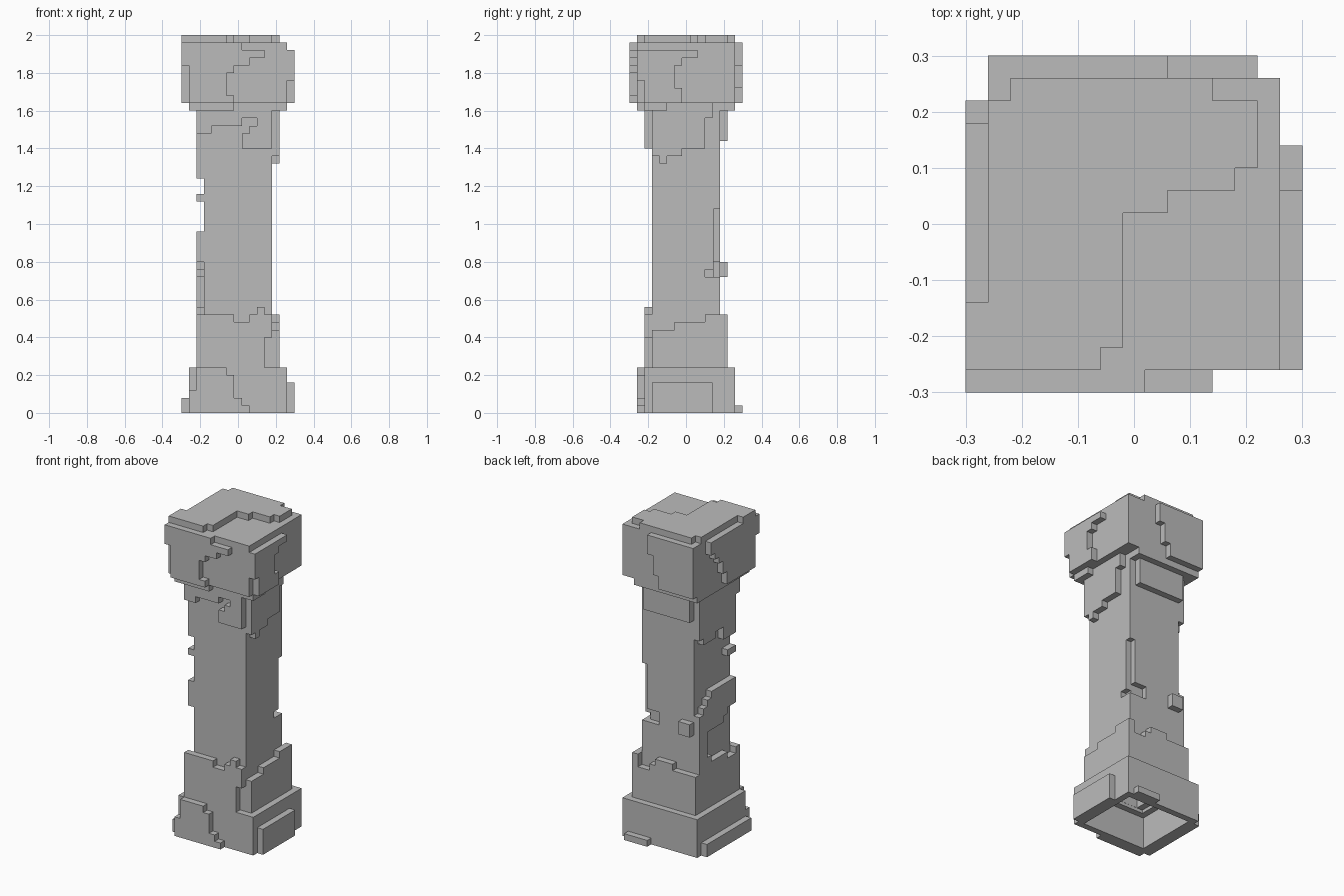
import bpy
import bmesh

if "Cube" in bpy.data.objects:
    bpy.data.objects.remove(bpy.data.objects["Cube"], do_unlink=True)

stone = bpy.data.materials.new("grey stone")
stone.use_nodes = True
colour = (0.5, 0.5, 0.5, 1)
stone.diffuse_color = colour
stone.node_tree.nodes["Principled BSDF"].inputs["Base Color"].default_value = colour


def finish(name, bm):
    bmesh.ops.recalc_face_normals(bm, faces=bm.faces[:])
    mesh = bpy.data.meshes.new(name)
    bm.to_mesh(mesh)
    bm.free()
    mesh.materials.append(stone)
    obj = bpy.data.objects.new(name, mesh)
    bpy.context.collection.objects.link(obj)
    return obj


def prism(name, axis, points, d0, d1):
    """Extrude an outline along an axis: x takes (y, z), y takes (x, z), z takes (x, y)."""
    place = {"x": lambda u, v: (d0, u, v),
             "y": lambda u, v: (u, d0, v),
             "z": lambda u, v: (u, v, d0)}[axis]
    bm = bmesh.new()
    face = bm.faces.new([bm.verts.new(place(u, v)) for u, v in points])
    grown = bmesh.ops.extrude_face_region(bm, geom=[face])["geom"]
    move = [d1 - d0 if a == axis else 0 for a in "xyz"]
    bmesh.ops.translate(bm, vec=move, verts=[g for g in grown if isinstance(g, bmesh.types.BMVert)])
    return finish(name, bm)


def box(name, x0, x1, y0, y1, z0, z1):
    return prism(name, "z", [(x0, y0), (x1, y0), (x1, y1), (x0, y1)], z0, z1)


def tube(name, x0, x1, y0, y1, z0, z1, t):
    """Square tube with walls of thickness t."""
    bm = bmesh.new()
    loops = []
    for z, i in ((z0, 0), (z1, 0), (z1, t), (z0, t)):
        corners = [(x0 + i, y0 + i), (x1 - i, y0 + i), (x1 - i, y1 - i), (x0 + i, y1 - i)]
        loops.append([bm.verts.new((x, y, z)) for x, y in corners])
    for a in range(4):
        p, q = loops[a], loops[(a + 1) % 4]
        for k in range(4):
            j = (k + 1) % 4
            bm.faces.new((p[k], p[j], q[j], q[k]))
    return finish(name, bm)


# Hollow shaft with a chipped back corner
shaft = tube("shaft", -.18, .18, -.18, .18, .22, 1.7, .04)
chips = [box("corner_chip", .145, .3, .145, .3, .76, 1.08),
         box("side_chip", .145, .3, .10, .3, .72, .76),
         box("back_chip", .06, .3, .145, .3, .72, .80)]
for chip in chips:
    chip.hide_render = True
    mod = shaft.modifiers.new("chip", "BOOLEAN")
    mod.operation = "DIFFERENCE"
    mod.solver = "EXACT"
    mod.object = chip
    bpy.context.view_layer.objects.active = shaft
    bpy.ops.object.modifier_apply(modifier=mod.name)
    bpy.data.objects.remove(chip, do_unlink=True)

# Base: open tube, upper ledge and layered slabs
tube("base_wall", -.26, .26, -.22, .26, 0, .24, .04)
tube("base_ledge", -.26, .26, -.22, .26, .20, .24, .079)
prism("base_front_slab", "y",
      [(-.26, 0), (.06, 0), (.06, .04), (.02, .04), (.02, .08), (-.02, .08), (-.02, .20),
       (-.06, .20), (-.06, .24), (-.22, .24), (-.22, .12), (-.26, .12)], -.26, -.22)
box("base_right_slab", .26, .30, -.18, .14, 0, .16)
box("base_left_slab", -.30, -.26, -.14, .22, 0, .08)
box("base_left_front_slab", -.30, -.26, -.22, -.14, 0, .08)
box("base_back_slab", .06, .22, .26, .30, 0, .04)

# Lower jagged cladding around the shaft
prism("lower_front_cladding", "y",
      [(-.22, .24), (.14, .24), (.14, .40), (.18, .40), (.18, .52), (.14, .52), (.14, .56),
       (.10, .56), (.10, .52), (.06, .52), (.06, .48), (-.02, .48), (-.02, .52), (-.22, .52)],
      -.22, -.18)
prism("lower_right_cladding", "x",
      [(-.18, .24), (.22, .24), (.22, .52), (.10, .52), (.10, .48), (-.06, .48),
       (-.06, .44), (-.18, .44)], .18, .22)
prism("lower_back_cladding", "y",
      [(-.22, .24), (.18, .24), (.18, .44), (.10, .44), (.10, .48), (.06, .48), (.06, .52),
       (-.06, .52), (-.06, .48), (-.22, .48)], .18, .22)
prism("lower_left_cladding", "x",
      [(-.18, .24), (.18, .24), (.18, .84), (.14, .84), (.14, .88), (.10, .88), (.10, .92),
       (.06, .92), (.06, .96), (-.18, .96), (-.18, .80), (-.10, .80), (-.10, .76),
       (-.06, .76), (-.06, .72), (.10, .72), (.10, .56), (.06, .56), (.06, .52),
       (-.10, .52), (-.10, .48), (-.18, .48)], -.22, -.18)

# Loose stones on the shaft
box("back_stone", -.18, -.10, .18, .22, .72, .80)
box("left_stone", -.22, -.18, -.18, -.10, 1.12, 1.16)

# Upper jagged cladding under the capital
prism("upper_front_cladding", "y",
      [(-.22, 1.64), (-.22, 1.48), (-.14, 1.48), (-.14, 1.52), (.02, 1.52), (.02, 1.56),
       (.10, 1.56), (.10, 1.52), (.06, 1.52), (.06, 1.48), (.02, 1.48), (.02, 1.40),
       (.18, 1.40), (.18, 1.64)], -.22, -.18)
prism("upper_right_cladding", "x",
      [(-.18, 1.64), (-.18, 1.36), (-.14, 1.36), (-.14, 1.32), (-.10, 1.32), (-.10, 1.36),
       (-.02, 1.36), (-.02, 1.40), (.10, 1.40), (.10, 1.56), (.14, 1.56), (.14, 1.64)],
      .18, .22)
box("upper_back_cladding", -.18, .14, .18, .22, 1.44, 1.64)
prism("upper_left_cladding", "x",
      [(.18, 1.64), (.18, 1.32), (.14, 1.32), (.14, 1.28), (.02, 1.28), (.02, 1.32),
       (-.06, 1.32), (-.06, 1.24), (-.18, 1.24), (-.18, 1.64)], -.22, -.18)

# Collar
box("collar", -.26, .18, -.22, .26, 1.60, 1.64)
box("collar_front", -.26, -.02, -.26, -.22, 1.60, 1.64)
box("collar_right", .18, .26, -.22, -.10, 1.60, 1.64)

# Capital with broken slabs on each side and on top
box("capital", -.26, .26, -.26, .26, 1.64, 1.96)
prism("capital_front_slab", "y",
      [(-.30, 1.96), (-.30, 1.84), (-.26, 1.84), (-.26, 1.64), (-.02, 1.64), (-.02, 1.68),
       (-.06, 1.68), (-.06, 1.80), (-.02, 1.80), (-.02, 1.84), (.06, 1.84), (.06, 1.88),
       (.14, 1.88), (.14, 1.92), (.02, 1.92), (.02, 1.96)], -.30, -.26)
prism("capital_right_slab", "x",
      [(-.26, 1.92), (-.26, 1.76), (-.22, 1.76), (-.22, 1.64), (-.02, 1.64), (-.02, 1.72),
       (-.06, 1.72), (-.06, 1.84), (-.02, 1.84), (-.02, 1.88), (.06, 1.88), (.06, 1.92)],
      .26, .30)
prism("capital_back_slab", "y",
      [(-.26, 1.96), (.06, 1.96), (.06, 1.84), (.02, 1.84), (.02, 1.72), (-.02, 1.72),
       (-.02, 1.64), (-.26, 1.64)], .26, .30)
prism("capital_left_slab", "x",
      [(-.26, 1.96), (.18, 1.96), (.18, 1.88), (.14, 1.88), (.14, 1.84), (.10, 1.84),
       (.10, 1.80), (.06, 1.80), (.06, 1.72), (.02, 1.72), (.02, 1.64), (-.26, 1.64)],
      -.30, -.26)
prism("top_slab", "z",
      [(-.30, -.26), (-.06, -.26), (-.06, -.22), (-.02, -.22), (-.02, .02), (.06, .02),
       (.06, .06), (.18, .06), (.18, .10), (.22, .10), (.22, .22), (.14, .22), (.14, .26),
       (-.22, .26), (-.22, .22), (-.26, .22), (-.26, -.14), (-.30, -.14)], 1.96, 2.0)
